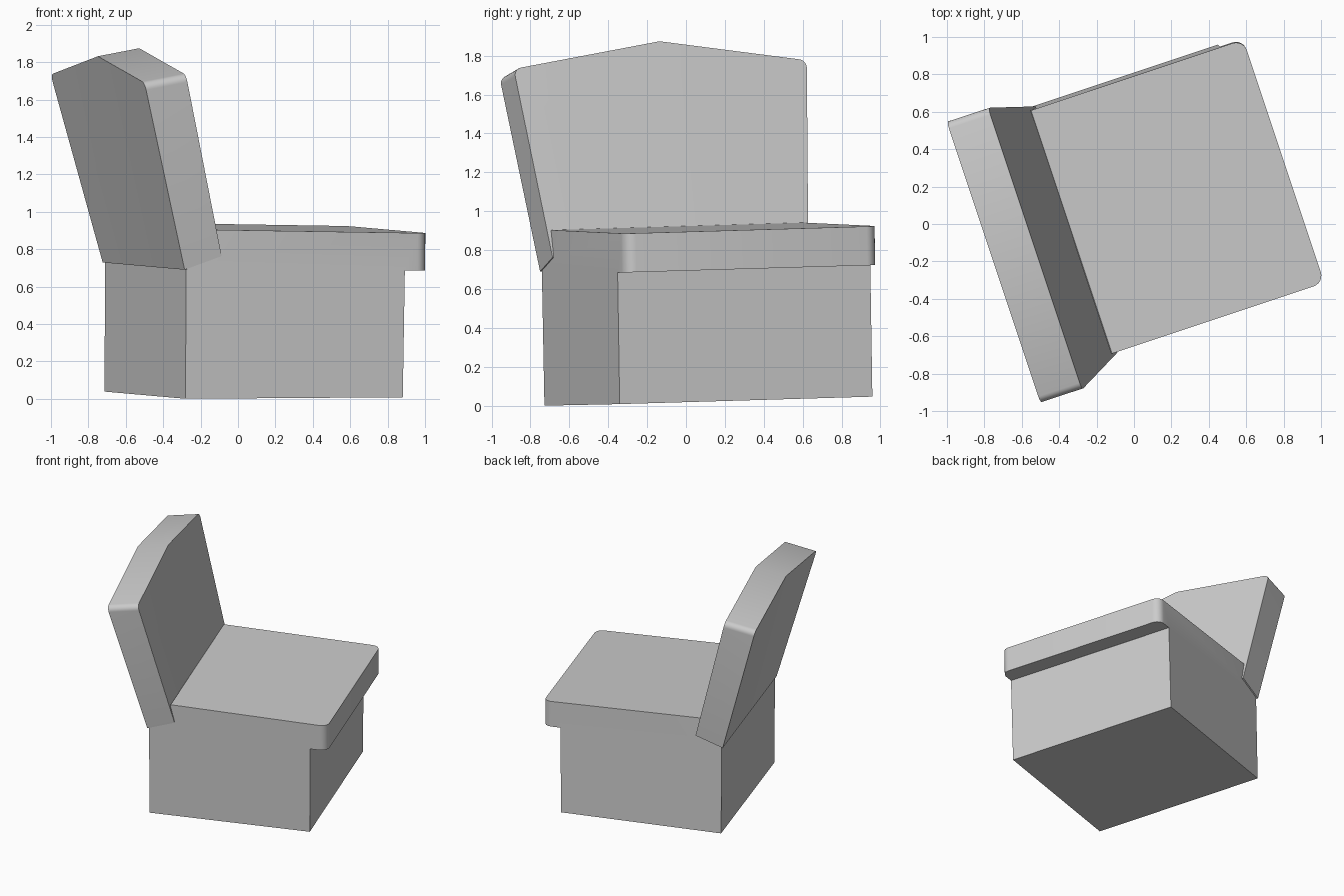
import bpy, bmesh, math

if "Cube" in bpy.data.objects:
    bpy.data.objects.remove(bpy.data.objects["Cube"])

YAW = math.radians(18.43)


def place(u, v, z):
    """Chair space (u forward, v across, z up) to the slightly tilted, turned world pose."""
    z2 = z + 0.028 * (v + 0.61)
    v2 = v - 0.02 * z
    return (u * math.cos(YAW) - v2 * math.sin(YAW),
            u * math.sin(YAW) + v2 * math.cos(YAW), z2)


def loft(name, sections, round_pairs, radius):
    """Join cross-sections into a closed solid; round the listed (section, i, j) edges."""
    bm = bmesh.new()
    rings = [[bm.verts.new(place(*p)) for p in s] for s in sections]
    n = len(rings[0])
    for a, b in zip(rings, rings[1:]):
        for i in range(n):
            j = (i + 1) % n
            bm.faces.new((a[i], a[j], b[j], b[i]))
    bm.faces.new(rings[0][::-1])
    bm.faces.new(rings[-1])
    bmesh.ops.recalc_face_normals(bm, faces=bm.faces[:])
    edges = [bm.edges.get((rings[s][i], rings[s][j])) for s, i, j in round_pairs]
    bmesh.ops.bevel(bm, geom=edges, offset=radius, offset_type='OFFSET',
                    segments=6, profile=0.5, affect='EDGES')
    bmesh.ops.recalc_face_normals(bm, faces=bm.faces[:])
    mesh = bpy.data.meshes.new(name)
    bm.to_mesh(mesh)
    bm.free()
    obj = bpy.data.objects.new(name, mesh)
    bpy.context.collection.objects.link(obj)
    bpy.ops.object.select_all(action='DESELECT')
    obj.select_set(True)
    bpy.context.view_layer.objects.active = obj
    bpy.ops.object.shade_smooth_by_angle(angle=math.radians(25))
    return obj


# Seat and base: one stepped side profile run across the width, front corners rounded
profile = [(-0.497, 0.0), (0.728, 0.008), (0.735, 0.685), (0.866, 0.685),
           (0.866, 0.885), (-0.33, 0.903), (-0.45, 0.72), (-0.497, 0.69)]
loft("seat_and_base",
     [[(u, v, z) for u, z in profile] for v in (-0.602, 0.768)],
     [(0, 3, 4), (1, 3, 4)], 0.06)


# Backrest: leaning slab, wider at the top, with a raised middle and rounded corners
def back_section(v_bottom, v_top, rise):
    return [(-0.508, v_bottom, 0.69), (-0.30, v_bottom, 0.763),
            (-0.544, v_top, 1.735 + rise), (-0.777, v_top, 1.692 + rise)]


loft("backrest",
     [back_section(-0.608, -0.718, 0),
      back_section(0.085, 0.075, 0.12),
      back_section(0.778, 0.871, 0)],
     [(0, 2, 3), (2, 2, 3)], 0.04)
